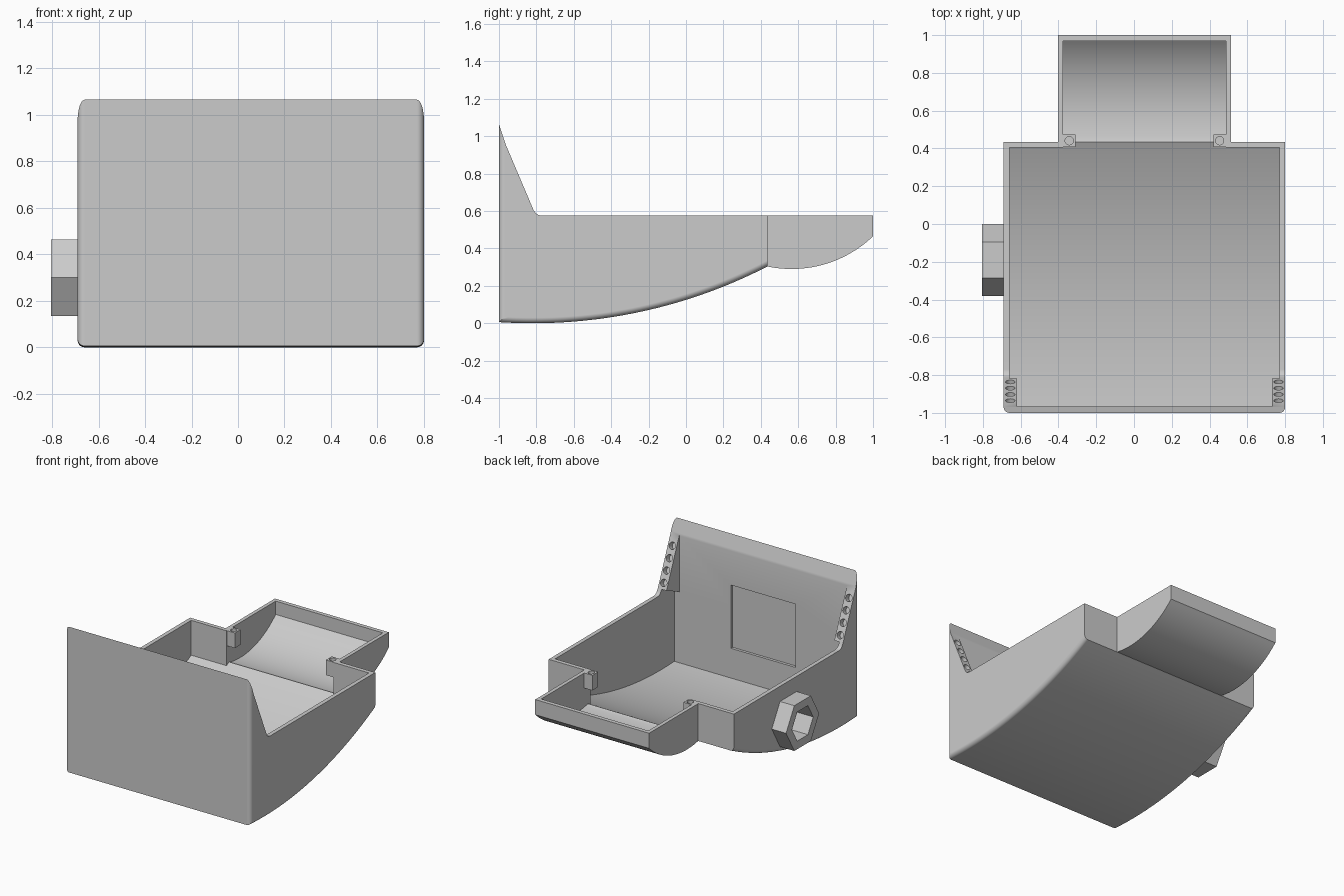
import bpy, bmesh, math
from mathutils import Vector

cube = bpy.data.objects.get("Cube")
if cube:
    bpy.data.objects.remove(cube, do_unlink=True)

grey = bpy.data.materials.new("plain_grey")
grey.use_nodes = True
colour = (0.6, 0.6, 0.6, 1)
grey.diffuse_color = colour
grey.node_tree.nodes["Principled BSDF"].inputs["Base Color"].default_value = colour

MID = 0.055          # centre line of the housing in x
HALF = 0.745         # half width of the main housing
REAR = 0.458         # half width of the rear tray
WALL = 0.03
TOP = 0.575
SLOPE = 2.35         # rise of the front gussets
RIM_Y, RIM_Z = -0.815, 0.605


def prism(name, profile, x0, x1, round_edge=None):
    """Extrude a (y, z) profile along x; optionally round chosen side edges."""
    bm = bmesh.new()
    face = bm.faces.new([bm.verts.new((x0, y, z)) for y, z in profile])
    new = bmesh.ops.extrude_face_region(bm, geom=[face])["geom"]
    for v in new:
        if isinstance(v, bmesh.types.BMVert):
            v.co.x = x1
    bmesh.ops.recalc_face_normals(bm, faces=bm.faces)
    if round_edge:
        edges = [e for e in bm.edges
                 if abs(e.verts[0].co.x - e.verts[1].co.x) < 1e-5 and round_edge(e)]
        bmesh.ops.bevel(bm, geom=edges, offset=WALL, segments=6, profile=0.5,
                        affect='EDGES', clamp_overlap=False)
        bmesh.ops.recalc_face_normals(bm, faces=bm.faces)
    mesh = bpy.data.meshes.new(name)
    bm.to_mesh(mesh)
    bm.free()
    mesh.materials.append(grey)
    obj = bpy.data.objects.new(name, mesh)
    bpy.context.collection.objects.link(obj)
    return obj


def box(name, x0, x1, y0, y1, z0, z1):
    return prism(name, [(y0, z0), (y1, z0), (y1, z1), (y0, z1)], x0, x1)


def drill(centre, axis, radius, depth):
    bpy.ops.mesh.primitive_cylinder_add(vertices=24, radius=radius, depth=depth, location=centre)
    obj = bpy.context.object
    obj.rotation_euler = Vector(axis).to_track_quat('Z', 'Y').to_euler()
    obj.data.materials.append(grey)
    return obj


def combine(target, tool, operation='DIFFERENCE', keep=False):
    tool.hide_render = True
    mod = target.modifiers.new("cut", 'BOOLEAN')
    mod.operation, mod.object, mod.solver = operation, tool, 'EXACT'
    bpy.context.view_layer.update()
    bpy.context.view_layer.objects.active = target
    bpy.ops.object.modifier_apply(modifier=mod.name)
    if not keep:
        bpy.data.objects.remove(tool, do_unlink=True)


def arc(cy, cz, r, y0, y1, steps=32):
    """Lower arc of a circle, as (y, z) points."""
    ys = [y0 + (y1 - y0) * i / steps for i in range(steps + 1)]
    return [(y, cz - math.sqrt(r * r - (y - cy) ** 2)) for y in ys]


def hexagon(r):
    return [(-0.19 + r * math.cos(math.pi * i / 3), 0.3 + r * math.sin(math.pi * i / 3))
            for i in range(6)]


# Main housing: curved belly, tall front wall, sloping shoulders
belly = (-0.82, 2.75, 2.75)
shoulder = [(-0.77, TOP), (-0.787, 0.578), (-0.803, 0.587), (RIM_Y, RIM_Z),
            (-0.965, 0.958), (-1, 1.065)]


def is_rounded(edge):
    a, b = (v.co for v in edge.verts)
    front = a.y < -0.999 and b.y < -0.999
    under = max(a.z, b.z) < 0.32 and abs(a.y - b.y) > 1e-4
    return front or under


shell = prism("housing", arc(*belly, -1, 0.435) + [(0.435, TOP)] + shoulder,
              MID - HALF, MID + HALF, is_rounded)

# Rear tray with its own rounded underside
tray = (0.565, 0.918, 0.628)
combine(shell, prism("tray", arc(*tray, 0.42, 1) + [(1, TOP), (0.42, TOP)],
                     MID - REAR, MID + REAR), 'UNION')

# Hollow interior, leaving gussets in the front corners
inner = HALF - WALL
cavity = arc(belly[0], belly[1], belly[2] - WALL, -0.965, 0.405)
cavity += [(0.405, 1.3), (RIM_Y, 1.3), (RIM_Y, 0.615), (-0.965, 0.55)]
combine(shell, prism("cavity", cavity, MID - inner, MID + inner))
combine(shell, box("front_cavity", MID - 0.675, MID + 0.675, -0.965, -0.8, 0.4, 1.3))

# Hollow rear tray, open towards the main cavity
floor = arc(belly[0], belly[1], belly[2] - WALL, 0.39, 0.435, 4)
floor += arc(tray[0], tray[1], tray[2] - WALL, 0.445, 0.97)
combine(shell, prism("tray_cavity", floor + [(0.97, 1), (0.39, 1)],
                     MID - REAR + 0.027, MID + REAR - 0.027))

# Shallow rectangular recess inside the front wall
combine(shell, box("recess", MID - 0.26, MID + 0.26, -0.985, -0.95, 0.25, 0.71))

# Screw posts and gusset holes on both sides
normal = Vector((0, SLOPE, 1)).normalized()
for side in (-1, 1):
    xs = sorted((MID + side * 0.366, MID + side * 0.445))
    combine(shell, box("screw_post", *xs, 0.408, 0.475, 0.465, TOP), 'UNION')
    combine(shell, drill((MID + side * 0.398, 0.441, TOP), (0, 0, 1), 0.022, 0.1))
    for i in range(4):
        y = -0.935 + i * 0.033
        spot = (MID + side * 0.71, y, RIM_Z + (RIM_Y - y) * SLOPE)
        combine(shell, drill(spot, normal, 0.025, 0.08))

# Hexagonal collar on the side, bored through the wall
collar = prism("hexagonal_collar", hexagon(0.19), -0.805, -0.68)
bore = prism("bore", hexagon(0.122), -0.9, -0.6)
combine(collar, bore, keep=True)
combine(shell, bore)

# Smooth curves, crisp edges
for obj in (shell, collar):
    bpy.ops.object.select_all(action='DESELECT')
    obj.select_set(True)
    bpy.context.view_layer.objects.active = obj
    bpy.ops.object.shade_smooth_by_angle(angle=math.radians(25))
    weighted = obj.modifiers.new("even_shading", 'WEIGHTED_NORMAL')
    weighted.keep_sharp = True
